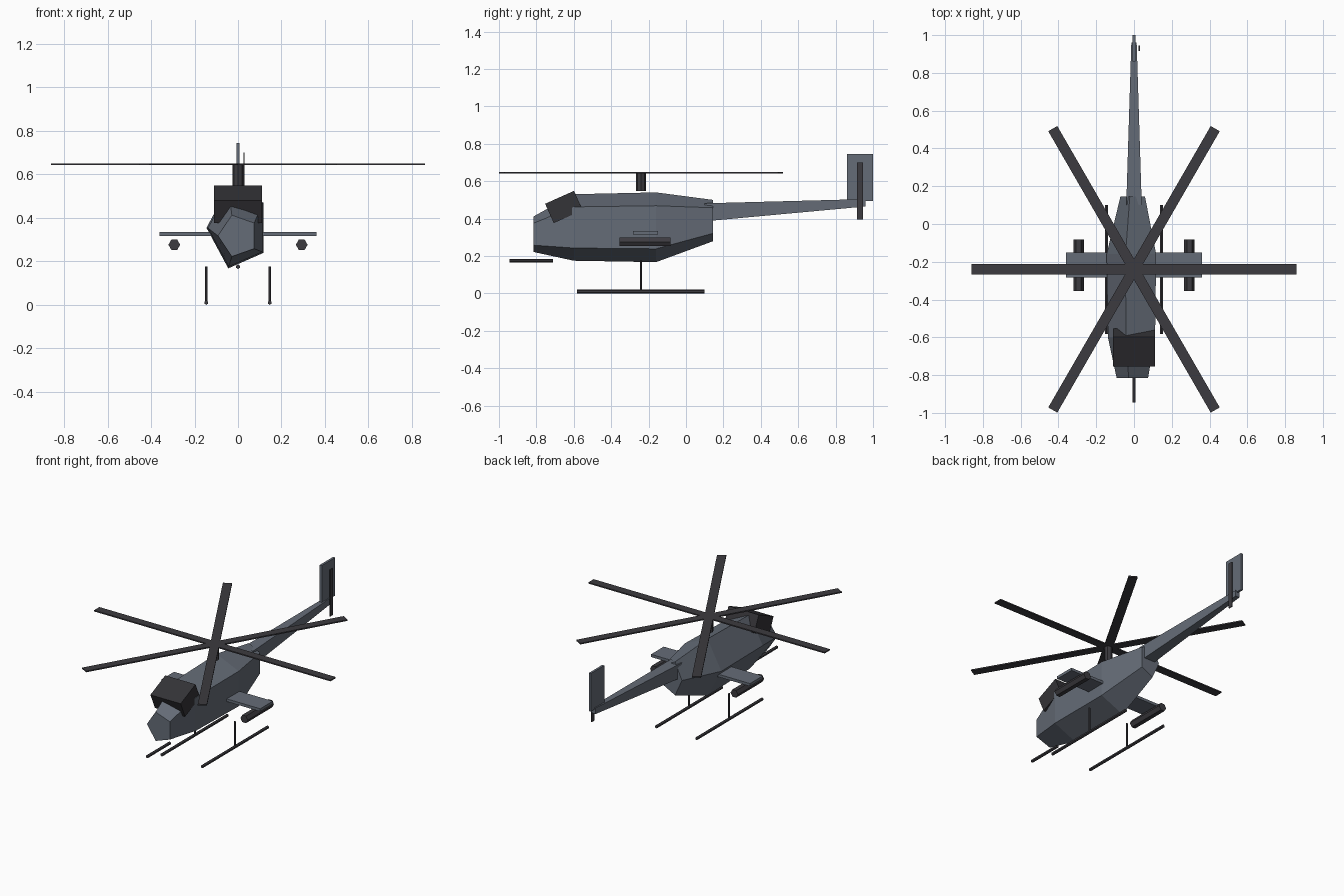
import bpy, bmesh
from math import radians, cos, sin, pi
from mathutils import Matrix, Vector

if "Cube" in bpy.data.objects:
    bpy.data.objects.remove(bpy.data.objects["Cube"])


def material(name, rgb):
    mat = bpy.data.materials.new(name)
    mat.use_nodes = True
    colour = (*rgb, 1)
    mat.diffuse_color = colour
    mat.node_tree.nodes["Principled BSDF"].inputs["Base Color"].default_value = colour
    return mat


GREY = material("slate grey", (0.13, 0.15, 0.185))
DARK = material("dark metal", (0.045, 0.043, 0.05))
GLASS = material("dark canopy", (0.034, 0.033, 0.038))


def finish(name, bm, mat):
    bmesh.ops.recalc_face_normals(bm, faces=bm.faces)
    mesh = bpy.data.meshes.new(name)
    bm.to_mesh(mesh)
    bm.free()
    mesh.materials.append(mat)
    obj = bpy.data.objects.new(name, mesh)
    bpy.context.scene.collection.objects.link(obj)
    return obj


def box(name, centre, size, mat, angle=0, axis="Z"):
    bm = bmesh.new()
    place = Matrix.Translation(centre) @ Matrix.Rotation(radians(angle), 4, axis)
    bmesh.ops.create_cube(bm, size=1, matrix=place @ Matrix.Diagonal((*size, 1)))
    return finish(name, bm, mat)


def rod(name, start, end, radius, mat, sides=6):
    start, end = Vector(start), Vector(end)
    bm = bmesh.new()
    turn = (end - start).to_track_quat("Z", "Y").to_matrix().to_4x4()
    bmesh.ops.create_cone(bm, cap_ends=True, segments=sides, radius1=radius,
                          radius2=radius, depth=(end - start).length,
                          matrix=Matrix.Translation((start + end) / 2) @ turn)
    return finish(name, bm, mat)


def loft(name, sections, sides, first_angle, mat):
    """Skin rings given as (y, centre z, x radius, z radius)."""
    bm = bmesh.new()
    rings = []
    for y, z, rx, rz in sections:
        angles = [radians(first_angle) + 2 * pi * i / sides for i in range(sides)]
        rings.append([bm.verts.new((rx * cos(a), y, z + rz * sin(a))) for a in angles])
    for a, b in zip(rings, rings[1:]):
        for i in range(sides):
            j = (i + 1) % sides
            bm.faces.new((a[i], a[j], b[j], b[i]))
    bm.faces.new(rings[0])
    bm.faces.new(rings[-1])
    return finish(name, bm, mat)


# Five-sided fuselage and square tapering tail boom
loft("fuselage", [(-0.815, 0.317, 0.092, 0.1), (-0.6, 0.353, 0.138, 0.187),
                  (-0.16, 0.354, 0.145, 0.196), (0.145, 0.39, 0.072, 0.116)],
     5, 180, GREY)
loft("tail_boom", [(0.1, 0.434, 0.058, 0.068), (0.96, 0.485, 0.02, 0.028)],
     4, 45, GREY)
box("tail_fin", (0, 0.93, 0.62), (0.015, 0.14, 0.25), GREY)
box("tail_rotor", (0.028, 0.93, 0.548), (0.006, 0.03, 0.306), DARK)

# Tilted canopy block
box("canopy", (0, -0.653, 0.4625), (0.22, 0.169, 0.113), GLASS, 24, "X")

# Main rotor
rod("rotor_mast", (0, -0.24, 0.548), (0, -0.24, 0.648), 0.026, DARK, 8)
for i in range(3):
    box(f"rotor_blade_{i + 1}", (0, -0.24, 0.646), (1.72, 0.055, 0.008), DARK, 60 * i)

# Stub wings, pods and landing skids
box("stub_wings", (0, -0.217, 0.325), (0.72, 0.132, 0.018), GREY)
for side, s in (("left", 1), ("right", -1)):
    pod = loft(f"{side}_pod", [(-0.355, 0.276, 0.027, 0.027),
                               (-0.083, 0.276, 0.027, 0.027)], 6, 0, DARK)
    pod.location.x = s * 0.293
    rod(f"{side}_skid", (s * 0.146, -0.583, 0.01), (s * 0.146, 0.1, 0.01), 0.01, DARK)
    rod(f"{side}_skid_strut", (s * 0.146, -0.24, 0.01), (s * 0.146, -0.24, 0.177),
        0.006, DARK)

# Nose gun
rod("nose_gun", (0, -0.945, 0.175), (0, -0.71, 0.175), 0.01, DARK)
